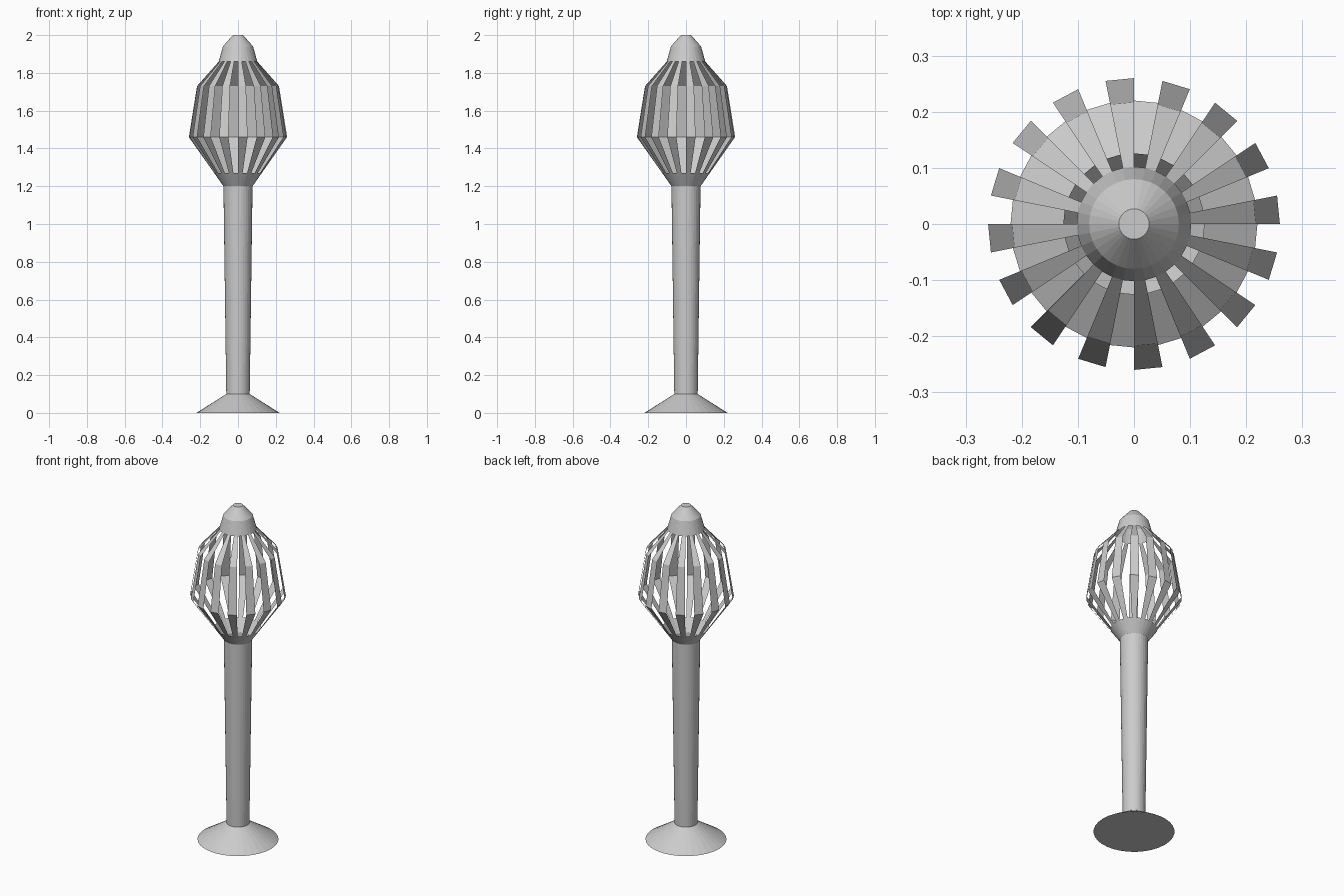
import bpy, bmesh
from math import cos, sin, tau

if "Cube" in bpy.data.objects:
    bpy.data.objects.remove(bpy.data.objects["Cube"])

SIDES = 32


def lathe(name, profile, slats=False, cap_bottom=False, cap_top=False):
    """Revolve (radius, z) points; slats keeps only every second column."""
    bm = bmesh.new()
    rings = [[bm.verts.new((r * cos(tau * i / SIDES), r * sin(tau * i / SIDES), z))
              for i in range(SIDES)] for r, z in profile]
    for low, high in zip(rings, rings[1:]):
        for i in range(0, SIDES, 2 if slats else 1):
            j = (i + 1) % SIDES
            bm.faces.new((low[i], low[j], high[j], high[i]))
    if cap_bottom:
        bm.faces.new(rings[0][::-1])
    if cap_top:
        bm.faces.new(rings[-1])
    mesh = bpy.data.meshes.new(name)
    bm.to_mesh(mesh)
    bm.free()
    obj = bpy.data.objects.new(name, mesh)
    bpy.context.collection.objects.link(obj)
    return obj


# Flared foot and slightly widening shaft
lathe("foot", [(0.22, 0.0), (0.062, 0.1)], cap_bottom=True)
lathe("shaft", [(0.062, 0.1), (0.077, 1.2)])

# Funnel under the head
lathe("funnel", [(0.077, 1.2), (0.126, 1.27)])

# Open cage of sixteen bent slats
lathe("cage_slats", [(0.126, 1.27), (0.26, 1.46), (0.217, 1.73), (0.102, 1.86)], slats=True)

# Tapered top cap
lathe("top_cap", [(0.102, 1.86), (0.08, 1.94), (0.027, 2.0)], cap_top=True)
